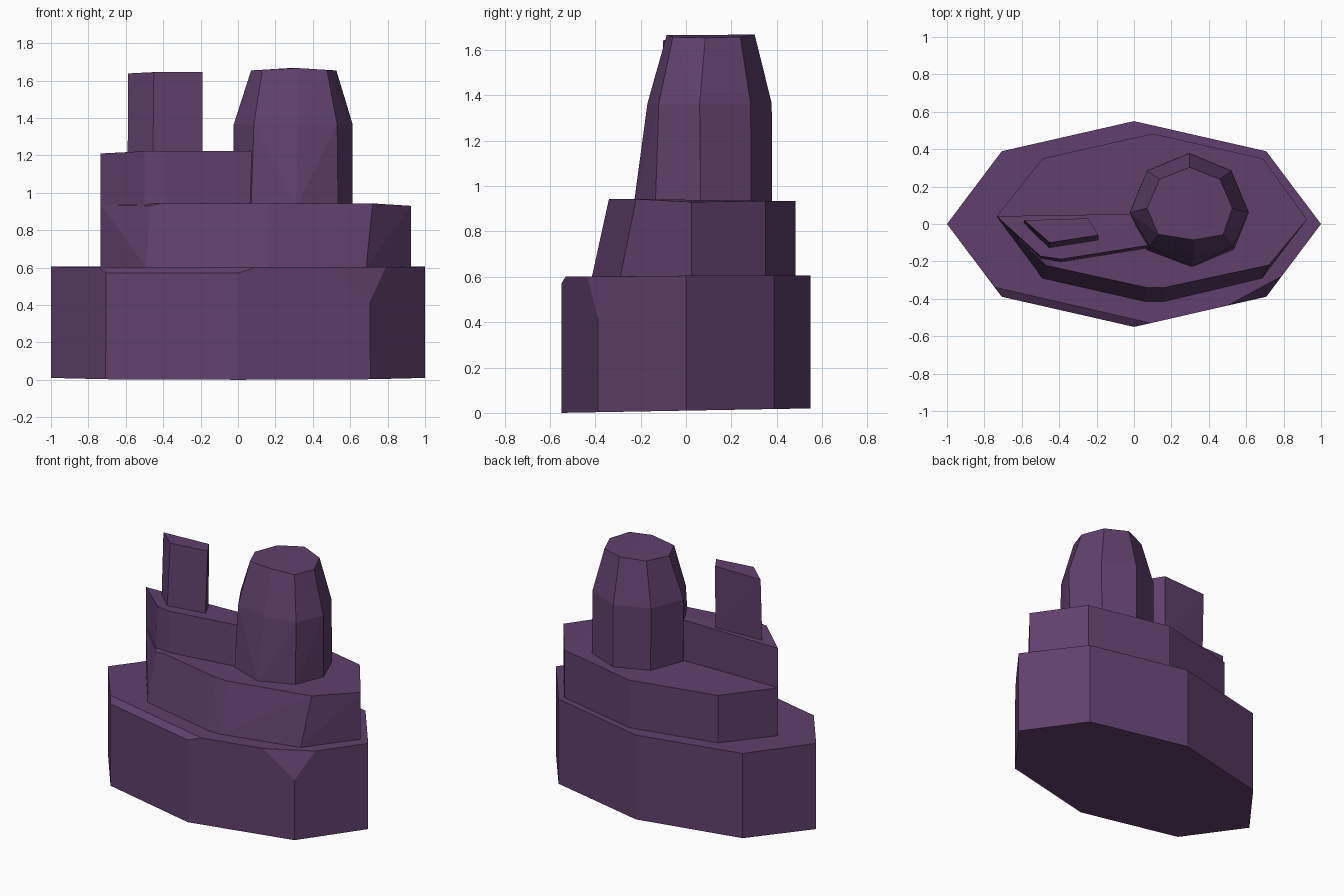
import bpy, bmesh
from math import sin, cos, tau, radians

if "Cube" in bpy.data.objects:
    bpy.data.objects.remove(bpy.data.objects["Cube"])

purple = bpy.data.materials.new("dark_purple")
purple.diffuse_color = (0.115, 0.052, 0.15, 1)
purple.use_nodes = True
purple.node_tree.nodes["Principled BSDF"].inputs["Base Color"].default_value = purple.diffuse_color


def ring(z, outline):
    """Lift a flat outline to height z."""
    return [(x, y, z) for x, y in outline]


def octagon(cx, cy, rx, ry):
    return [(cx + rx * cos(i * tau / 8), cy + ry * sin(i * tau / 8)) for i in range(8)]


def hull_part(name, points):
    """Flat-faced convex part wrapped around the given points."""
    bm = bmesh.new()
    for p in points:
        bm.verts.new(p)
    res = bmesh.ops.convex_hull(bm, input=bm.verts)
    loose = [v for v in bm.verts if not v.link_faces]
    bmesh.ops.delete(bm, geom=loose, context='VERTS')
    bmesh.ops.dissolve_limit(bm, angle_limit=radians(1), verts=bm.verts, edges=bm.edges)
    bmesh.ops.recalc_face_normals(bm, faces=bm.faces)
    mesh = bpy.data.meshes.new(name)
    bm.to_mesh(mesh)
    bm.free()
    mesh.materials.append(purple)
    obj = bpy.data.objects.new(name, mesh)
    bpy.context.collection.objects.link(obj)
    return obj


# Base: stretched octagon, slightly tilted underside, worn front rim and corner
outline = octagon(0, 0, 1, 0.55)
base = [(x, y, 0.01 + 0.018 * y) for x, y in outline]
base += ring(0.605, outline[:5])
base += [(-0.707, -0.389, 0.572), (0, -0.55, 0.57), (0.707, -0.389, 0.42)]
base += ring(0.602, [(-0.745, -0.338), (-0.62, -0.352), (0.04, -0.498),
                     (0.09, -0.53), (0.5, -0.436), (0.79, -0.279)])
hull_part("base_tier", base)

# Middle tier: upright back, leaning front
back = [(0.925, 0.025), (0.69, 0.35), (0.1, 0.483), (-0.49, 0.35), (-0.735, 0.04)]
front_low = [(-0.49, -0.29), (0.06, -0.415), (0.16, -0.415), (0.685, -0.29)]
front_high = [(-0.41, -0.235), (0.07, -0.34), (0.16, -0.34), (0.72, -0.22)]
middle = ring(0.6, back + front_low) + ring(0.93, back[:1] + [(-0.47, -0.222)])
middle += ring(0.935, back[1:]) + ring(0.943, front_high)
hull_part("middle_tier", middle)

# Upper left block, running into the round tower
block_low = [(-0.735, 0.04), (-0.5, -0.185), (-0.39, -0.205), (0.075, -0.13), (0.1, 0.055)]
block_high = [(-0.5, -0.172), (-0.39, -0.188), (0.075, -0.115), (0.1, 0.055)]
hull_part("upper_block", ring(0.9, block_low) + [(-0.735, 0.042, 1.21)] + ring(1.222, block_high))

# Thin slab rising from the block
stack_low = [(-0.59, 0.005), (-0.455, -0.128), (-0.19, -0.087), (-0.245, 0.028)]
stack_high = [(-0.45, -0.1), (-0.19, -0.06), (-0.245, 0.03)]
hull_part("thin_stack", ring(1.2, stack_low) + [(-0.587, 0.02, 1.638)] + ring(1.645, stack_high))

# Eight-sided tower with a tapered top
foot = octagon(0.295, 0.065, 0.318, 0.315)
foot[6], foot[5], foot[7] = (0.31, -0.23), (0.07, -0.14), (0.535, -0.135)
shoulder = octagon(0.295, 0.06, 0.318, 0.318)
shoulder[6], shoulder[5], shoulder[7] = (0.32, -0.17), (0.085, -0.12), (0.53, -0.12)
crown = octagon(0.298, 0.085, 0.228, 0.218)
crown[6], crown[5], crown[7] = (0.32, -0.085), (0.13, -0.055), (0.475, -0.058)
tower = ring(0.92, foot) + ring(1.365, shoulder)
tower += [(x, y, 1.668 - 0.014 * abs(x - 0.298) / 0.228) for x, y in crown]
hull_part("round_tower", tower)
